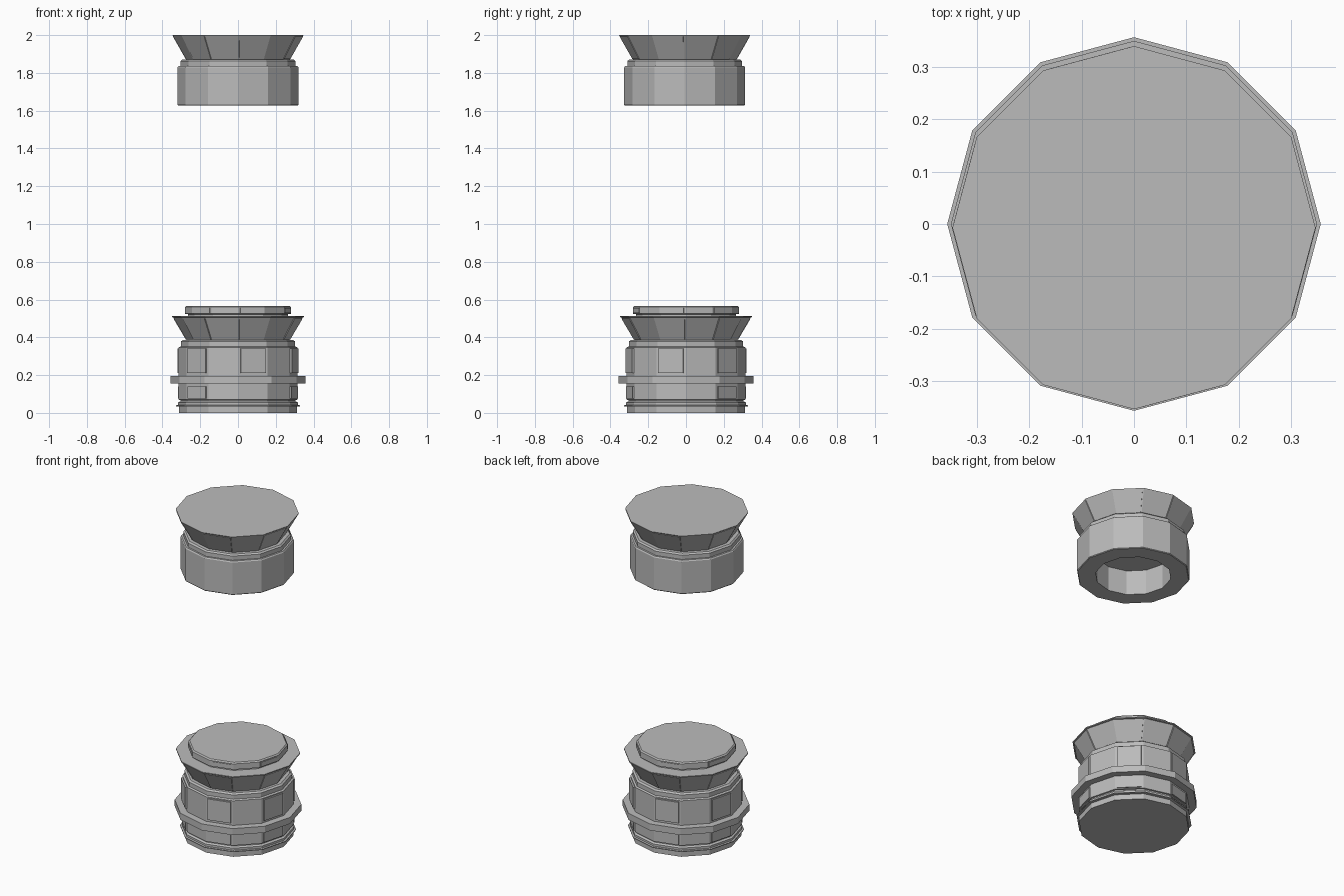
import bpy, bmesh, math
from mathutils import Vector

if "Cube" in bpy.data.objects:
    bpy.data.objects.remove(bpy.data.objects["Cube"])

SIDES = 12
grey = bpy.data.materials.new("plain_grey")
grey.diffuse_color = (0.5, 0.5, 0.5, 1)
grey.use_nodes = True
grey.node_tree.nodes["Principled BSDF"].inputs["Base Color"].default_value = grey.diffuse_color


def finish(name, bm):
    bmesh.ops.recalc_face_normals(bm, faces=bm.faces)
    mesh = bpy.data.meshes.new(name)
    bm.to_mesh(mesh)
    bm.free()
    mesh.materials.append(grey)
    ob = bpy.data.objects.new(name, mesh)
    bpy.context.collection.objects.link(ob)
    return ob


def turned(name, profile, y=0.0):
    """Twelve-sided solid from (radius, z) steps, capped at both ends."""
    bm = bmesh.new()
    rings = []
    for r, z in profile:
        rings.append([bm.verts.new((r * math.cos(a), y + r * math.sin(a), z))
                      for a in (math.tau * i / SIDES for i in range(SIDES))])
    for low, high in zip(rings, rings[1:]):
        for i in range(SIDES):
            j = (i + 1) % SIDES
            bm.faces.new((low[i], low[j], high[j], high[i]))
    bm.faces.new(rings[0])
    bm.faces.new(rings[-1])
    return finish(name, bm)


def panels(name, r0, z0, r1, z1, thick, fill=0.84, y=0.0):
    """Raised plates on every second side, from (r0, z0) to (r1, z1)."""
    bm = bmesh.new()
    for k in range(6):
        a = math.radians(45 + 60 * k)
        out = Vector((math.cos(a), math.sin(a), 0))
        side = Vector((-math.sin(a), math.cos(a), 0))
        layers = []
        for push in (-0.01, thick):
            layer = []
            for r, z, s in ((r0, z0, -1), (r0, z0, 1), (r1, z1, 1), (r1, z1, -1)):
                half = r * math.sin(math.pi / SIDES) * fill
                p = out * (r * math.cos(math.pi / SIDES) + push) + side * half * s
                layer.append(bm.verts.new((p.x, p.y + y, z)))
            layers.append(layer)
        back, front = layers
        bm.faces.new(back)
        bm.faces.new(front)
        for i in range(4):
            j = (i + 1) % 4
            bm.faces.new((back[i], back[j], front[j], front[i]))
    return finish(name, bm)


# Lower piece: foot, waist flange, drum, flared collar and lid
turned("foot", [(0.313, 0), (0.313, 0.033), (0.327, 0.035), (0.327, 0.04),
                (0.317, 0.042), (0.317, 0.055), (0.305, 0.062),
                (0.305, 0.068), (0.314, 0.07), (0.314, 0.158)])
panels("foot_panels", 0.314, 0.075, 0.314, 0.14, 0.007)
turned("waist_flange", [(0.357, 0.155), (0.357, 0.195)])
turned("drum", [(0.314, 0.19), (0.314, 0.347), (0.303, 0.352),
                (0.303, 0.378), (0.292, 0.386)])
panels("drum_panels", 0.314, 0.21, 0.314, 0.34, 0.01)
turned("flared_collar", [(0.268, 0.38), (0.342, 0.505), (0.35, 0.507), (0.35, 0.513)])
panels("collar_panels", 0.273, 0.388, 0.34, 0.501, 0.005, 0.92)
turned("lid", [(0.265, 0.51), (0.265, 0.522), (0.28, 0.525),
               (0.28, 0.56), (0.273, 0.567)])
panels("lid_panels", 0.28, 0.53, 0.28, 0.556, 0.004)

# Upper piece: hollow socket, neck band and flared cap
SHIFT = -0.007
turned("upper_socket", [(0.214, 1.78), (0.214, 1.627), (0.316, 1.627), (0.32, 1.631),
                        (0.32, 1.829), (0.315, 1.836)], SHIFT)
turned("neck_band", [(0.304, 1.834), (0.304, 1.862), (0.295, 1.87)], SHIFT)
turned("flared_cap", [(0.27, 1.865), (0.347, 2.0)], SHIFT)
panels("cap_panels", 0.275, 1.874, 0.343, 1.993, 0.004, 0.92, SHIFT)
